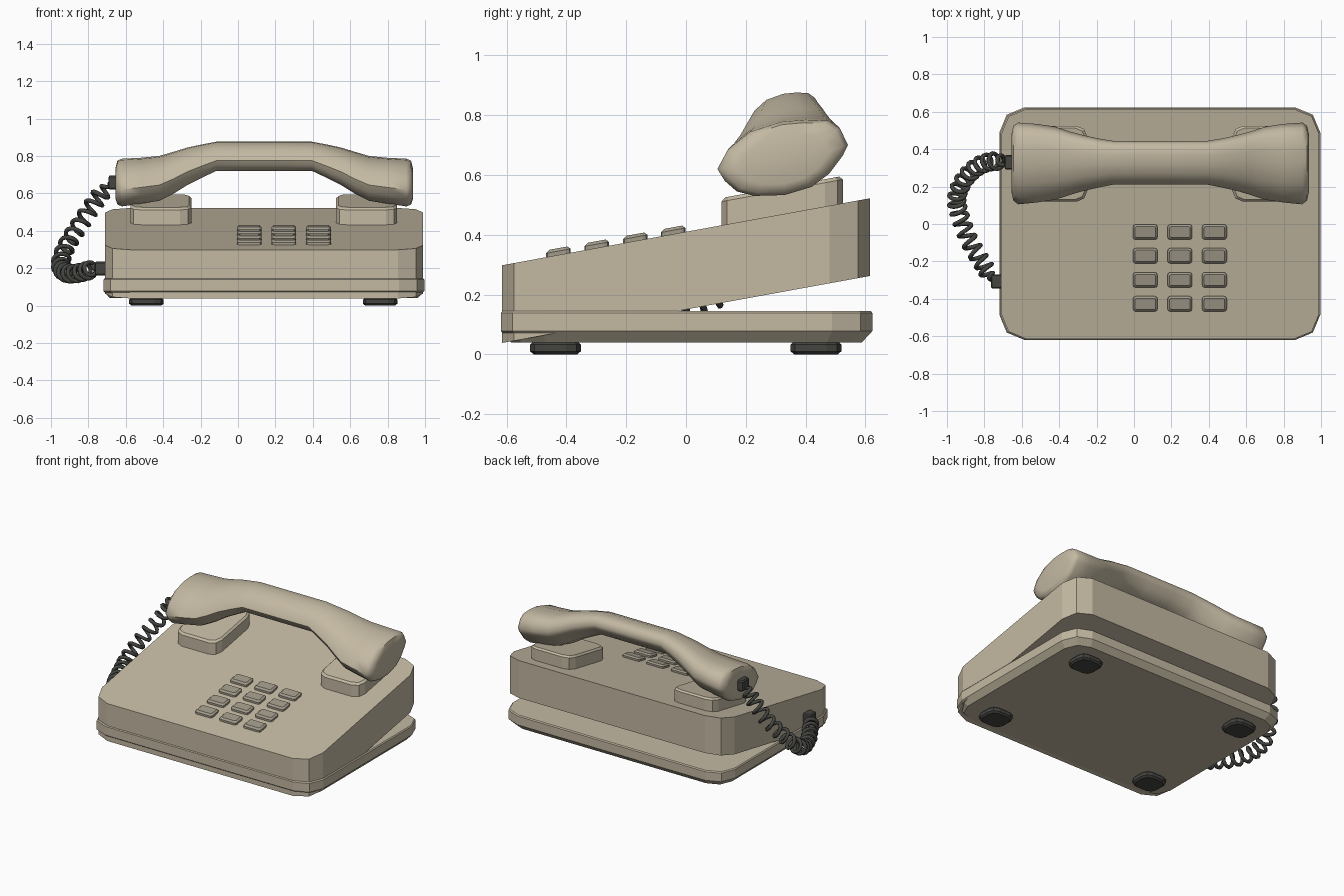
import bpy, bmesh, math
from mathutils import Vector

if "Cube" in bpy.data.objects:
    bpy.data.objects.remove(bpy.data.objects["Cube"])


def material(name, rgb):
    m = bpy.data.materials.new(name)
    m.diffuse_color = (*rgb, 1)
    m.use_nodes = True
    m.node_tree.nodes["Principled BSDF"].inputs["Base Color"].default_value = m.diffuse_color
    return m


BEIGE = material("warm beige", (0.55, 0.485, 0.365))
KEY = material("grey beige", (0.36, 0.325, 0.255))
DARK = material("dark grey", (0.058, 0.06, 0.052))
SLOPE = 0.182  # rise of the sloping top towards the back


def loft(name, rings, mat):
    """Skin a list of equal-length closed rings and cap both ends."""
    bm = bmesh.new()
    loops = [[bm.verts.new(p) for p in ring] for ring in rings]
    n = len(loops[0])
    for a, b in zip(loops, loops[1:]):
        for i in range(n):
            j = (i + 1) % n
            bm.faces.new((a[i], a[j], b[j], b[i]))
    bm.faces.new(loops[0][::-1])
    bm.faces.new(loops[-1])
    bmesh.ops.recalc_face_normals(bm, faces=bm.faces)
    me = bpy.data.meshes.new(name)
    bm.to_mesh(me)
    bm.free()
    me.materials.append(mat)
    ob = bpy.data.objects.new(name, me)
    bpy.context.collection.objects.link(ob)
    return ob


def rounded_prism(name, cx, cy, hx, hy, r, levels, mat, slope=0.0, seg=2):
    """Rounded rectangle stacked through (z, inset) levels, sheared along y."""
    rings = []
    for z, inset in levels:
        ring = []
        rr = max(r - inset * 0.5, 0.002)
        for k, (sx, sy) in enumerate(((1, 1), (-1, 1), (-1, -1), (1, -1))):
            ox, oy = sx * (hx - inset - rr), sy * (hy - inset - rr)
            for s in range(seg + 1):
                a = math.pi / 2 * (k + s / seg)
                x, y = ox + rr * math.cos(a), oy + rr * math.sin(a)
                ring.append((cx + x, cy + y, z + slope * y))
        rings.append(ring)
    return loft(name, rings, mat)


# Flat base tray and the tilted housing resting in it
rounded_prism("base", 0.138, 0.002, 0.858, 0.622, 0.135,
              [(0.04, 0.035), (0.078, 0), (0.138, 0), (0.145, 0.006)], BEIGE)
rounded_prism("housing", 0.14, 0, 0.85, 0.615, 0.135,
              [(0.15, 0), (0.41, 0)], BEIGE, SLOPE)

# Rubber feet
for x in (-0.49, 0.76):
    for y in (-0.437, 0.435):
        rounded_prism("foot", x, y, 0.092, 0.085, 0.05,
                      [(0, 0.012), (0.01, 0), (0.032, 0), (0.042, 0.01)], DARK)

# Handset rests
for x in (-0.412, 0.688):
    rounded_prism("cradle", x, 0.322, 0.163, 0.203, 0.06,
                  [(0.45, 0), (0.548, 0), (0.56, 0.012)], BEIGE, SLOPE)

# Keypad
for x in (0.06, 0.245, 0.43):
    for y in (-0.043, -0.17, -0.299, -0.427):
        z = 0.41 + SLOPE * y
        rounded_prism("key", x, y, 0.066, 0.041, 0.015,
                      [(z - 0.01, 0), (z + 0.013, 0), (z + 0.023, 0.011)],
                      KEY, SLOPE)

# Handset: one tilted egg-shaped section scaled along x
section = [(0.105, 0.62), (0.13, 0.58), (0.17, 0.545), (0.23, 0.53),
           (0.33, 0.533), (0.42, 0.56), (0.48, 0.605), (0.525, 0.665),
           (0.542, 0.70), (0.515, 0.757), (0.475, 0.782), (0.40, 0.785),
           (0.32, 0.778), (0.215, 0.745), (0.14, 0.685)]
unit = [((y - 0.3235) / 0.2185, (z - 0.6575) / 0.1275) for y, z in section]
# distance from the middle, y range, z range
half = [(0.795, 0.17, 0.48, 0.57, 0.735), (0.785, 0.125, 0.525, 0.54, 0.775),
        (0.76, 0.105, 0.542, 0.53, 0.785), (0.66, 0.115, 0.535, 0.545, 0.79),
        (0.56, 0.13, 0.52, 0.56, 0.80), (0.485, 0.155, 0.495, 0.598, 0.822),
        (0.41, 0.177, 0.475, 0.645, 0.845), (0.33, 0.195, 0.457, 0.685, 0.862),
        (0.255, 0.21, 0.445, 0.72, 0.876), (0.1, 0.21, 0.445, 0.72, 0.876)]
stations = [(-d, *r) for d, *r in half] + [(d, *r) for d, *r in half[::-1]]
rings = []
for d, y0, y1, z0, z1 in stations:
    rings.append([(0.14 + d, (y0 + y1) / 2 + u * (y1 - y0) / 2,
                   (z0 + z1) / 2 + v * (z1 - z0) / 2) for u, v in unit])
handset = loft("handset", rings, BEIGE)
bpy.context.view_layer.objects.active = handset
handset.select_set(True)
bpy.ops.object.shade_smooth_by_angle(angle=math.radians(50))
handset.select_set(False)

# Plugs at both ends of the cord
rounded_prism("handset_plug", -0.665, 0.33, 0.027, 0.039, 0.01,
              [(0.62, 0.006), (0.628, 0), (0.687, 0), (0.695, 0.006)], DARK)
rounded_prism("housing_plug", -0.735, -0.307, 0.03, 0.038, 0.01,
              [(0.16, 0.006), (0.168, 0), (0.227, 0), (0.235, 0.006)], DARK)

# Coiled cord: helix around a smooth hanging path
path = [Vector(p) for p in (
    (-0.685, 0.33, 0.655), (-0.76, 0.335, 0.56), (-0.84, 0.305, 0.44),
    (-0.91, 0.235, 0.33), (-0.948, 0.14, 0.23), (-0.93, 0.04, 0.182),
    (-0.88, -0.09, 0.17), (-0.81, -0.21, 0.185), (-0.76, -0.30, 0.20))]


def along(t):
    """Catmull-Rom point for t from 0 to 1."""
    s = min(max(t, 0), 1) * (len(path) - 1)
    i = min(int(s), len(path) - 2)
    f = s - i
    b, c = path[i], path[i + 1]
    a = path[i - 1] if i else b * 2 - c
    d = path[i + 2] if i + 2 < len(path) else c * 2 - b
    return 0.5 * (2 * b + (c - a) * f + (2 * a - 5 * b + 4 * c - d) * f ** 2
                  + (3 * b - a - 3 * c + d) * f ** 3)


TURNS, STEPS = 18, 16
count = TURNS * STEPS
curve = bpy.data.curves.new("cord", 'CURVE')
curve.dimensions = '3D'
curve.bevel_depth = 0.012
curve.bevel_resolution = 1
curve.use_fill_caps = True
spline = curve.splines.new('POLY')
spline.points.add(count)
normal = Vector((0, 1, 0))
for k in range(count + 1):
    t = k / count
    tangent = (along(t + 0.004) - along(t - 0.004)).normalized()
    normal = (normal - tangent * normal.dot(tangent)).normalized()
    side = tangent.cross(normal)
    a = 2 * math.pi * k / STEPS
    radius = 0.042 * min(1, t * 14, (1 - t) * 14)
    p = along(t) + radius * (normal * math.cos(a) + side * math.sin(a))
    spline.points[k].co = (*p, 1)
curve.materials.append(DARK)
bpy.context.collection.objects.link(bpy.data.objects.new("cord", curve))
